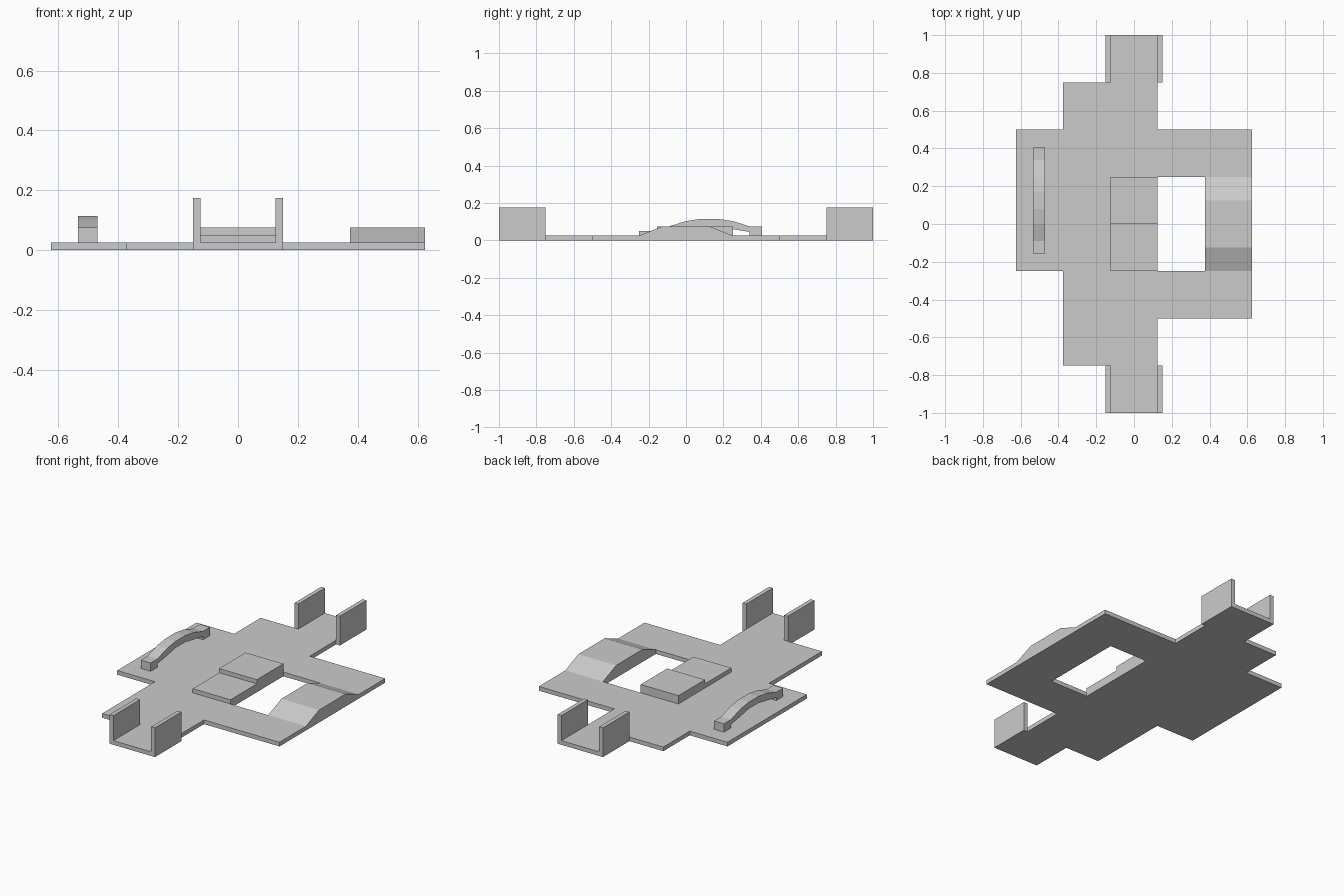
import bpy, bmesh
from mathutils import Vector

if "Cube" in bpy.data.objects:
    bpy.data.objects.remove(bpy.data.objects["Cube"])


def prism(name, outline, axis, start, end):
    """Extrude a 2D outline along x (outline is y,z) or z (outline is x,y)."""
    def place(a, b):
        return (start, a, b) if axis == 'x' else (a, b, start)
    bm = bmesh.new()
    face = bm.faces.new([bm.verts.new(place(a, b)) for a, b in outline])
    moved = bmesh.ops.extrude_face_region(bm, geom=[face])['geom']
    step = Vector((end - start, 0, 0)) if axis == 'x' else Vector((0, 0, end - start))
    bmesh.ops.translate(bm, vec=step,
                        verts=[v for v in moved if isinstance(v, bmesh.types.BMVert)])
    bmesh.ops.recalc_face_normals(bm, faces=bm.faces)
    mesh = bpy.data.meshes.new(name)
    bm.to_mesh(mesh)
    bm.free()
    obj = bpy.data.objects.new(name, mesh)
    bpy.context.collection.objects.link(obj)
    return obj


def box(name, x0, x1, y0, y1, z0, z1):
    return prism(name, [(x0, y0), (x1, y0), (x1, y1), (x0, y1)], 'z', z0, z1)


T = 0.025  # plate thickness

# Stepped base plate, wrapped as a C around the rectangular opening
prism("base_plate", [
    (-0.125, -1), (0.125, -1), (0.125, -0.5), (0.625, -0.5), (0.625, 0),
    (0.375, 0), (0.375, -0.25), (0.125, -0.25), (0.125, 0.25), (0.375, 0.25),
    (0.375, 0), (0.625, 0), (0.625, 0.5), (0.125, 0.5), (0.125, 1),
    (-0.125, 1), (-0.125, 0.75), (-0.375, 0.75), (-0.375, 0.5),
    (-0.625, 0.5), (-0.625, -0.25), (-0.375, -0.25), (-0.375, -0.75),
    (-0.125, -0.75)], 'z', 0, T)

# Side walls of the two end channels
for end, y in (("front", -1), ("back", 0.75)):
    for side, x in (("left", -0.15), ("right", 0.125)):
        box(f"{end}_{side}_wall", x, x + 0.025, y, y + 0.25, 0, 0.175)

# Two-level platform in the middle
box("low_step", -0.125, 0.125, -0.25, 0, T, 0.05)
box("high_step", -0.125, 0.125, 0, 0.25, T, 0.075)

# Ramp hump beside the opening
prism("ramp", [(-0.25, T), (0.25, T), (0.125, 0.075), (-0.125, 0.075)],
      'x', 0.375, 0.625)

# Arched bridge on two feet
top = [(-0.155, 0.075), (-0.09, 0.075), (0, 0.103), (0.08, 0.115),
       (0.17, 0.115), (0.25, 0.103), (0.34, 0.075), (0.405, 0.075)]
under = [(0.405, T), (0.34, T), (0.34, 0.045), (0.25, 0.06), (0.17, 0.075),
         (0.08, 0.075), (0, 0.06), (-0.09, 0.045), (-0.09, T), (-0.155, T)]
prism("arched_bridge", top + under, 'x', -0.535, -0.47)
